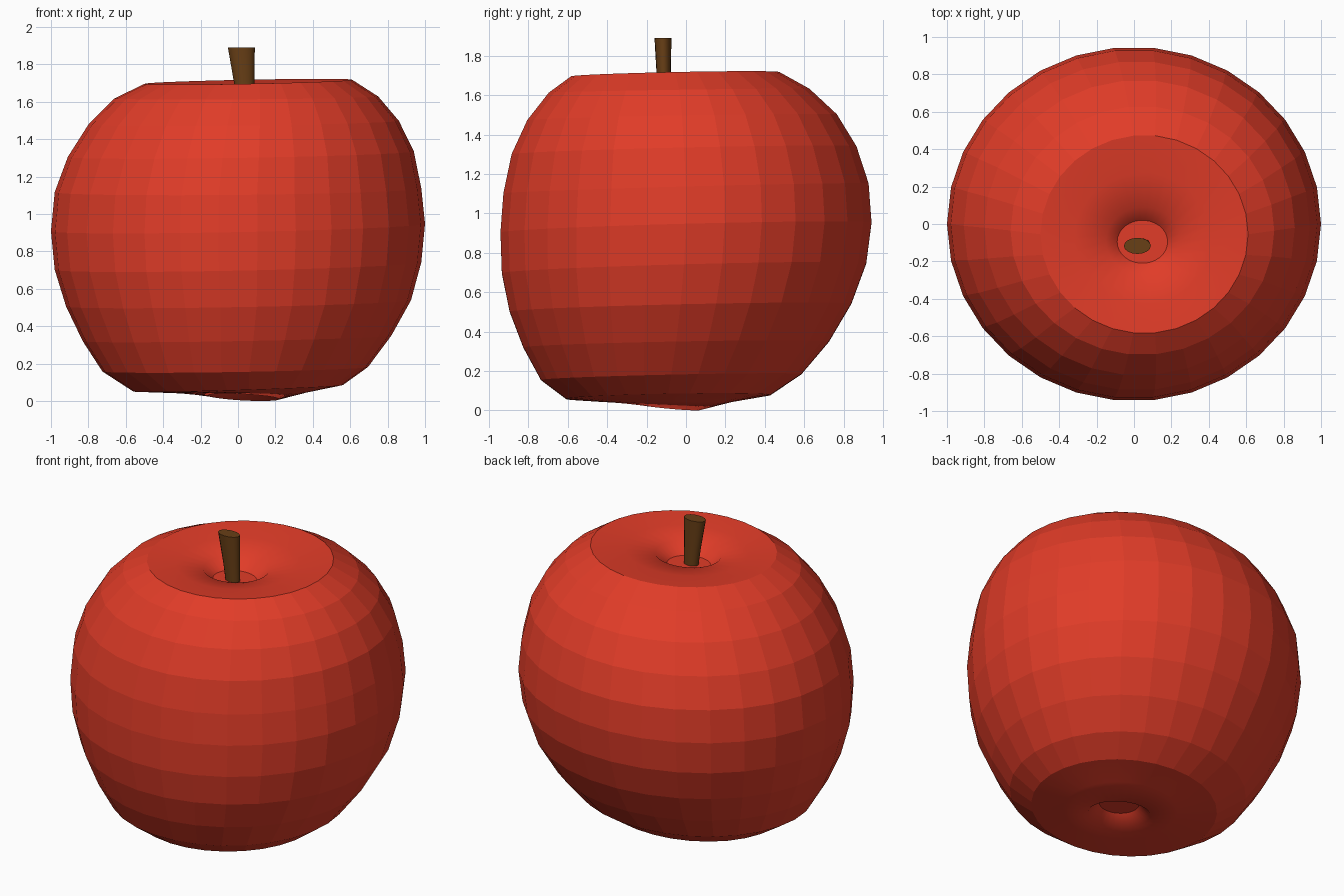
import bpy, bmesh
from math import sin, cos, pi

if "Cube" in bpy.data.objects:
    bpy.data.objects.remove(bpy.data.objects["Cube"])


def material(name, rgb):
    m = bpy.data.materials.new(name)
    m.diffuse_color = (*rgb, 1)
    m.use_nodes = True
    m.node_tree.nodes["Principled BSDF"].inputs["Base Color"].default_value = m.diffuse_color
    return m


def loft(name, rings, sides, mat, smooth_bands=()):
    """Skin a stack of tilted elliptical rings (cx, cy, rx, ry, z, tilt_x, tilt_y)."""
    bm = bmesh.new()
    loops = []
    for cx, cy, rx, ry, z, tx, ty in rings:
        loops.append([bm.verts.new((cx + rx * cos(a), cy + ry * sin(a),
                                    z + tx * cos(a) + ty * sin(a)))
                      for a in (2 * pi * i / sides for i in range(sides))])
    for band, (a, b) in enumerate(zip(loops, loops[1:])):
        for i in range(sides):
            j = (i + 1) % sides
            f = bm.faces.new((a[i], a[j], b[j], b[i]))
            f.smooth = band in smooth_bands
    bm.faces.new(loops[0])
    bm.faces.new(loops[-1])
    # keep creases between the smooth dishes and the faceted skin
    for e in bm.edges:
        if len(e.link_faces) == 2 and e.calc_face_angle() > 0.5:
            e.smooth = False
    bmesh.ops.recalc_face_normals(bm, faces=bm.faces)
    me = bpy.data.meshes.new(name)
    bm.to_mesh(me)
    bm.free()
    me.materials.append(mat)
    ob = bpy.data.objects.new(name, me)
    bpy.context.collection.objects.link(ob)
    return ob


red = material("red_skin", (0.75, 0.045, 0.021))
brown = material("brown_stem", (0.14, 0.05, 0.008))

# Apple body: stem pit, faceted skin, then the dimple underneath
body = [
    (.045, -.095, .135, .115, 1.595, 0, 0),
    (.05, -.09, .20, .18, 1.66, .004, .004),
    (.05, -.075, .37, .35, 1.69, .007, .007),
    (.055, -.055, .555, .53, 1.707, .011, .011),
    (.045, -.035, .705, .665, 1.623, .005, .01),
    (.03, -.02, .83, .79, 1.488, .01, .015),
    (.015, -.01, .925, .88, 1.32, .015, .02),
    (0, 0, .98, .932, 1.127, .01, .025),
    (0, 0, 1, .947, .928, .02, .025),
    (0, -.01, .98, .93, .722, .02, .025),
    (.003, -.028, .922, .872, .522, .017, .02),
    (-.005, -.05, .825, .78, .335, .015, .015),
    (-.015, -.075, .71, .665, .17, .012, .015),
    (0, -.09, .56, .52, .068, .017, .01),
    (.025, -.095, .34, .33, .043, .002, 0),
    (.03, -.10, .19, .175, .02, -.01, -.017),
    (.03, -.10, .12, .11, .09, 0, 0),
]
loft("apple_body", body, 30, red, smooth_bands=(0, 1, 2, 13, 14, 15))

# Stem: leaning and flaring towards the top
stem = [
    (.042, -.11, .046, .033, 1.57, 0, 0),
    (.033, -.113, .054, .036, 1.70, 0, 0),
    (.018, -.117, .072, .043, 1.891, 0, 0),
]
loft("stem", stem, 16, brown, smooth_bands=(0, 1))
